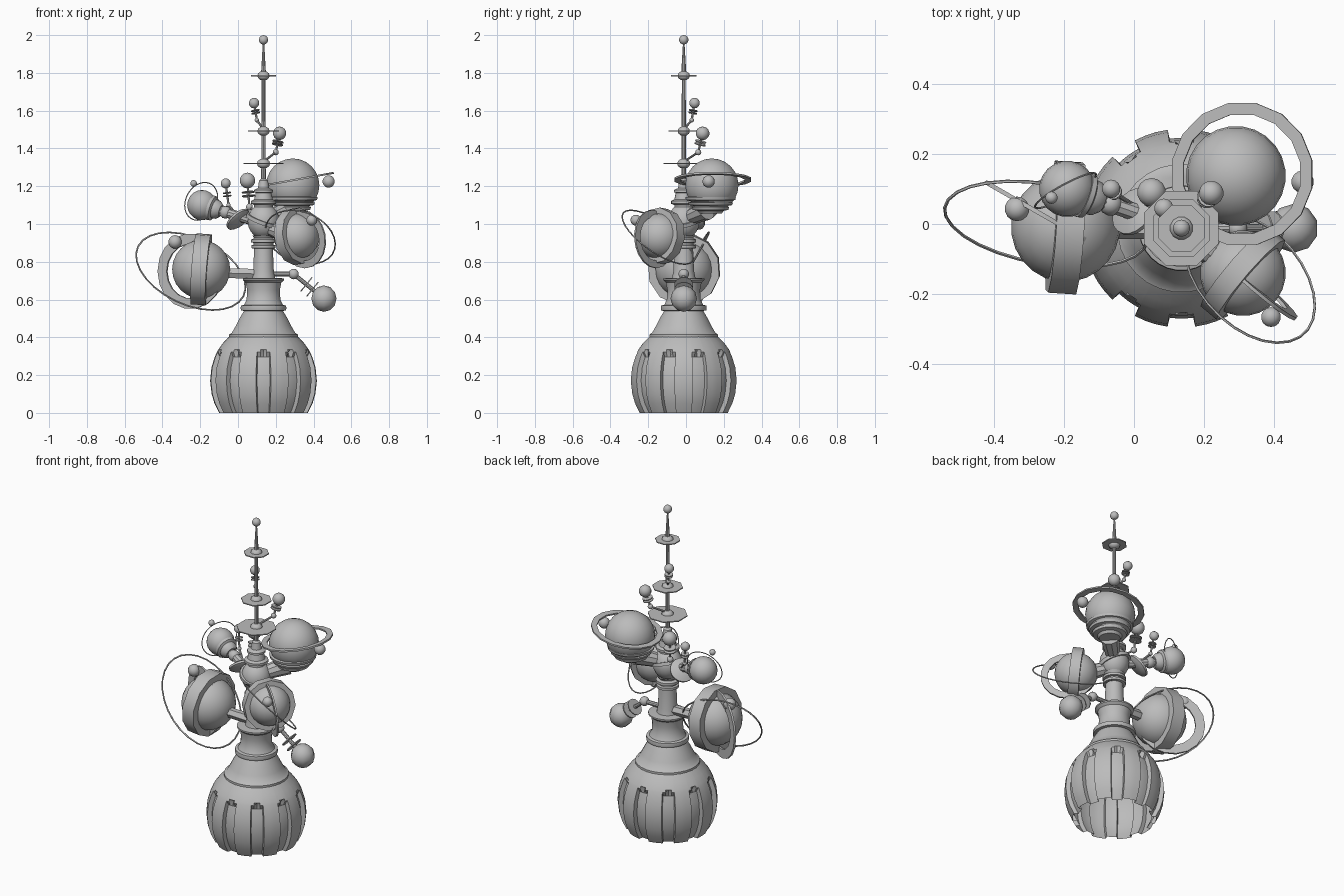
import bpy, bmesh, math
from mathutils import Vector

cube = bpy.data.objects.get("Cube")
if cube:
    bpy.data.objects.remove(cube, do_unlink=True)

GREY = bpy.data.materials.new("plain_grey")
GREY.use_nodes = True
GREY.diffuse_color = (0.5, 0.5, 0.5, 1)
GREY.node_tree.nodes["Principled BSDF"].inputs["Base Color"].default_value = (0.5, 0.5, 0.5, 1)

AX, AY = 0.135, -0.012          # axis of the tower
UP = Vector((0, 0, 1))


def finish(name, bm, origin=(0, 0, 0), axis=UP, sharp=35):
    """Turn a bmesh standing along z into an object aimed along the axis."""
    bmesh.ops.remove_doubles(bm, verts=bm.verts, dist=1e-5)
    bmesh.ops.recalc_face_normals(bm, faces=bm.faces)
    me = bpy.data.meshes.new(name)
    bm.to_mesh(me)
    bm.free()
    me.materials.append(GREY)
    me.shade_smooth()
    me.set_sharp_from_angle(angle=math.radians(sharp))
    ob = bpy.data.objects.new(name, me)
    ob.location = origin
    ob.rotation_euler = UP.rotation_difference(Vector(axis).normalized()).to_euler()
    bpy.context.collection.objects.link(ob)
    return ob


def bridge(bm, rows, loop=False):
    """Skin a list of vertex rings."""
    pairs = list(zip(rows, rows[1:])) + ([(rows[-1], rows[0])] if loop else [])
    for a, b in pairs:
        for i in range(len(a)):
            j = (i + 1) % len(a)
            bm.faces.new((a[i], a[j], b[j], b[i]))


def lathe(name, profile, origin=(0, 0, 0), axis=UP, segs=24, loop=False, sharp=35):
    bm = bmesh.new()
    rows = []
    for r, z in profile:
        r = max(r, 1e-7)
        angles = [math.tau * (i + 0.5) / segs for i in range(segs)]
        rows.append([bm.verts.new((r * math.cos(a), r * math.sin(a), z)) for a in angles])
    bridge(bm, rows, loop)
    return finish(name, bm, origin, axis, sharp)


def ball(name, c, r, segs=14, squash=1.0):
    n = max(6, segs // 2)
    arc = [math.pi * i / n for i in range(n + 1)]
    return lathe(name, [(r * math.sin(t), -r * squash * math.cos(t)) for t in arc], c, segs=segs, sharp=50)


def rod(name, a, b, r1, r2=None, segs=10):
    a, b = Vector(a), Vector(b)
    h = (b - a).length
    r2 = r1 if r2 is None else r2
    return lathe(name, [(0, 0), (r1, 0), (r2, h), (0, h)], a, b - a, segs)


def disc(name, c, r, h, axis=UP, segs=12):
    return lathe(name, [(0, -h / 2), (r, -h / 2), (r, h / 2), (0, h / 2)], c, axis, segs)


def band(name, c, inner, outer, width, axis, segs=20):
    w = width / 2
    return lathe(name, [(inner, -w), (outer, -w), (outer, w), (inner, w)], c, axis, segs, loop=True)


def wire(name, c, u, v, r=0.004, steps=28):
    """Thin elliptical orbit with half axes u and v."""
    c, u, v = Vector(c), Vector(u), Vector(v)
    bm = bmesh.new()
    n = u.cross(v).normalized()
    rows = []
    for i in range(steps):
        t = math.tau * i / steps
        out = u * math.cos(t) + v * math.sin(t)
        o = out.normalized()
        rows.append([bm.verts.new(c + out + (o * math.cos(k) + n * math.sin(k)) * r)
                     for k in (math.tau * s / 5 for s in range(5))])
    bridge(bm, rows, loop=True)
    return finish(name, bm)


# Ribbed pot: ten broad ribs with arched slots between them, open below
def ribbed_pot(ribs=10, depth=0.026):
    profile = [(.235, 0), (.26, .05), (.275, .1), (.283, .17), (.276, .24), (.259, .295),
               (.247, .322), (.24, .335), (.215, .37), (.18, .405)]
    slots = [(-10, 0), (-3, 0), (3, 0), (10, 0), (10.5, 1), (14, 1), (18, 2), (22, 1), (25.5, 1)]
    bm = bmesh.new()
    rows = []
    for r, z in profile:
        need = 1 if z < .3 else 2 if z < .33 else 3
        row = []
        for k in range(ribs):
            for deg, level in slots:
                a = math.radians(360 / ribs * k + deg)
                rr = r - depth if level >= need else r
                row.append(bm.verts.new((rr * math.cos(a), rr * math.sin(a), z)))
        rows.append(row)
    bridge(bm, rows)
    finish("ribbed_pot", bm, (AX, AY, 0))


ribbed_pot()

# Turned column, hub and neck
lathe("column", [(.16, .4), (.183, .402), (.183, .415), (.168, .425), (.148, .46), (.125, .505),
                 (.104, .54), (.12, .543), (.122, .555), (.12, .568), (.104, .572), (.09, .6),
                 (.087, .65), (.095, .69), (.11, .703), (.11, .712), (.062, .715), (.055, .75),
                 (.05, .87), (.065, .872), (.065, .887), (.052, .89), (.052, .9), (.066, .902),
                 (.066, .917), (.05, .925), (.06, .94)], (AX, AY, 0), segs=28)
ball("hub", (AX, AY, 1.015), .085, 20, 1.1)
lathe("neck", [(.05, 1.08), (.05, 1.1), (.068, 1.108), (.068, 1.122), (.05, 1.13), (.042, 1.165),
               (.052, 1.168), (.052, 1.18), (.03, 1.19), (.024, 1.23), (.012, 1.24)], (AX, AY, 0), segs=18)
band("hub_belt", (AX, AY, 1.02), .08, .096, .02, (.35, -.2, 1))

# Mast with octagonal plates
rod("mast", (AX, AY, 1.2), (AX, AY, 1.79), .013, .01)
for z, r, k in ((1.32, .115, .036), (1.492, .088, .034), (1.785, .072, .034)):
    disc("mast_plate", (AX, AY, z), r, .006, segs=8)
    ball("mast_knob", (AX, AY, z), k, 12, .75)
rod("spire", (AX, AY, 1.79), (AX, AY, 1.96), .014, .004)
ball("spire_ball", (AX, AY, 1.975), .025)


# Small antennas: root, elbow and tip ball
def antenna(root, elbow, tip, r):
    elbow, tip = Vector(elbow), Vector(tip)
    rod("antenna_arm", root, elbow, .006)
    ball("antenna_elbow", elbow, r * .45, 10)
    rod("antenna_stem", elbow, tip, .006)
    for t in (.42, .56):
        disc("antenna_plate", elbow.lerp(tip, t), r * .85, .005, tip - elbow)
    ball("antenna_ball", tip, r)


antenna((AX, AY, 1.5), (.1, .03, 1.55), (.085, .045, 1.64), .028)
antenna((AX, AY, 1.33), (.2, .065, 1.38), (.22, .088, 1.48), .036)
antenna((AX, AY, 1.03), (.06, .07, 1.09), (.05, .09, 1.23), .042)
antenna((.02, .04, 1.02), (-.05, .085, 1.1), (-.065, .1, 1.215), .027)

# Drooping side ball with two plates on its arm
rod("side_arm", (AX, AY, .735), (.295, AY, .735), .014)
ball("side_elbow", (.295, AY, .735), .028)
rod("side_stem", (.295, AY, .735), (.455, AY, .605), .012)
for t in (.42, .62):
    disc("side_plate", (.295 + .16 * t, AY, .735 - .13 * t), .05, .006, (.16, 0, -.13))
ball("side_ball", (.455, AY, .605), .07, 10)

# Large low globe with heavy band, crescent ring and orbit
low = (-.195, -.01, .76)
belt = (1, -.065, -.075)
ball("low_globe", low, .155, 24)
band("low_globe_band", low, .148, .192, .08, belt, 12)
band("low_globe_ring", (-.25, .02, .75), .145, .2, .012, (.5, .87, 0), 18)
wire("low_globe_orbit", (-.25, 0, .75), (-.285, .02, .05), (.05, -.12, -.2), .005)
ball("low_globe_moon", (-.333, .043, .905), .036)
rod("low_globe_arm", (AX, AY, .735), (-.06, AY, .74), .03, .03, 6)

# Front globe, a smaller relative of the low one
front = (.31, -.14, .935)
face = (.75, -.64, .12)
ball("front_globe", front, .122, 24)
band("front_globe_band", front, .116, .15, .06, face, 12)
band("front_globe_ring", (.345, -.17, .92), .115, .155, .01, (.64, .75, .1), 18)
wire("front_globe_orbit", (.33, -.15, .93), (.165, -.15, .03), (.084, .114, -.14))
ball("front_globe_moon", (.39, -.265, 1.02), .029)
rod("front_globe_arm", (AX, AY, .99), (.24, -.09, .95), .035, .045)

# High globe resting in a stepped cup with a wide flat ring
high = (.29, .137, 1.205)
ball("high_globe", high, .142, 24)
lathe("high_globe_cup", [(0, 1.055), (.06, 1.055), (.07, 1.07), (.095, 1.075), (.1, 1.09), (.085, 1.095),
                         (.115, 1.1), (.12, 1.113), (.1, 1.118), (.132, 1.128), (.135, 1.142), (.115, 1.146)],
      (.288, .13, 0))
band("high_globe_ring", (.308, .142, 1.235), .172, .206, .01, (-.18, 0, 1), 16)
ball("high_globe_moon", (.48, .12, 1.225), .033)
rod("high_globe_arm", (AX, AY, 1.02), (.27, .11, 1.075), .035, .055)

# Small globe on a stalk that flares at the hub
small = Vector((-.19, .1, 1.1))
hub = Vector((AX, AY, 1.0))
ball("small_globe", small, .08, 20)
rod("small_globe_stalk", small, hub, .026)
toward = hub - small
lathe("small_globe_cup", [(0, .05), (.068, .05), (.066, .065), (.052, .072), (.05, .09), (.034, .11), (0, .11)],
      small, toward, 16)
ball("stalk_knob", small.lerp(hub, .38), .034, 12)
lathe("stalk_flare", [(0, -.02), (.05, -.02), (.072, -.006), (.072, .006), (.04, .02), (0, .025)],
      (0, .035, 1.025), (-.55, .4, .65), 18)
wire("small_globe_orbit", (-.195, .095, 1.12), (-.085, -.04, 0), (.02, .03, .1), .003)
ball("small_globe_moon", (-.235, .075, 1.215), .018)
